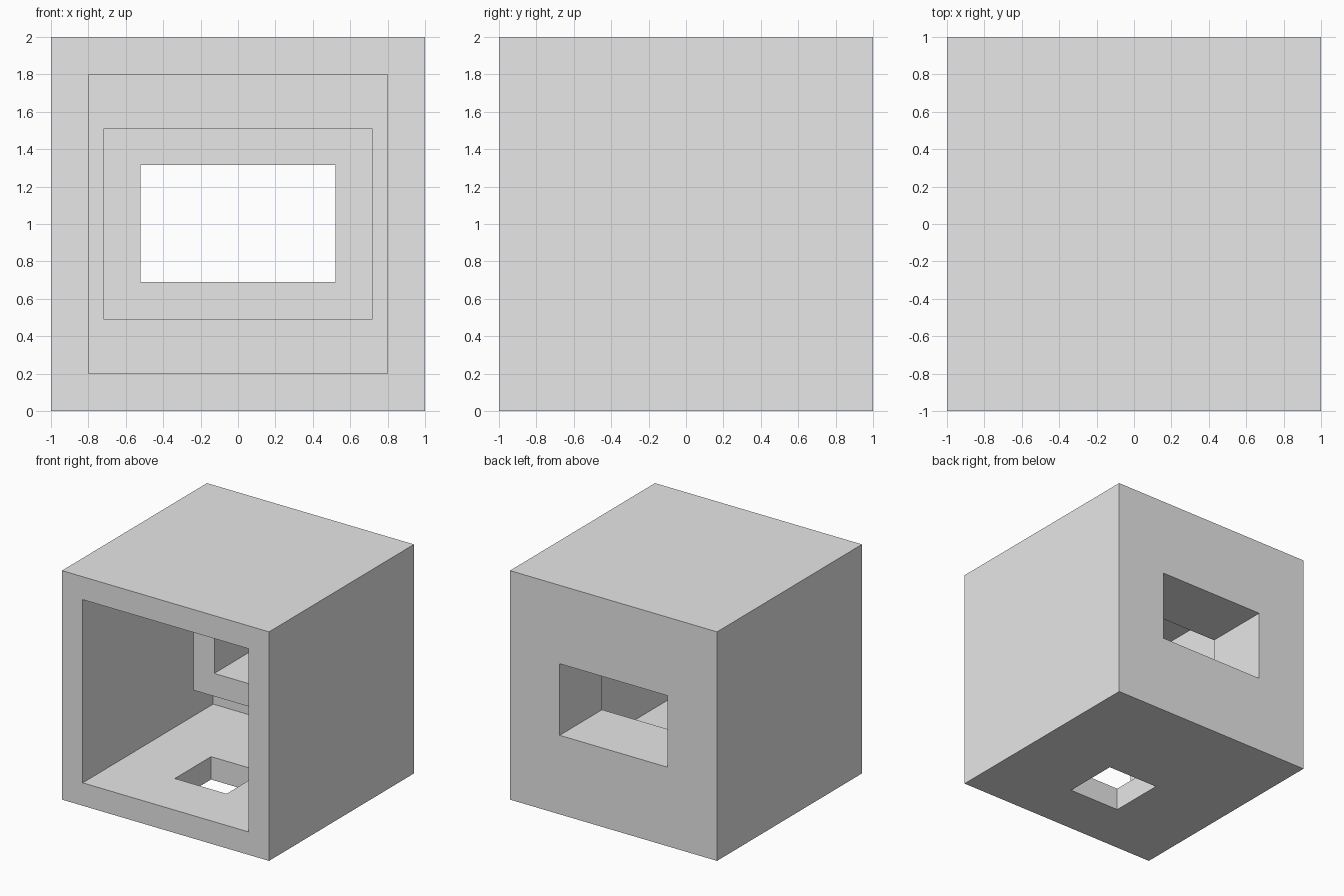
import bpy
from mathutils import Vector

default = bpy.data.objects.get("Cube")
if default:
    bpy.data.objects.remove(default, do_unlink=True)

grey = bpy.data.materials.new("light_grey")
grey.use_nodes = True
grey.diffuse_color = (0.8, 0.8, 0.8, 1)
grey.node_tree.nodes["Principled BSDF"].inputs["Base Color"].default_value = (0.8, 0.8, 0.8, 1)


def box(name, low, high):
    """Axis-aligned box between two opposite corners."""
    low, high = Vector(low), Vector(high)
    bpy.ops.mesh.primitive_cube_add(size=1, location=(low + high) / 2)
    ob = bpy.context.object
    ob.name = name
    ob.scale = high - low
    bpy.ops.object.transform_apply(location=True, rotation=False, scale=True)
    ob.data.materials.append(grey)
    return ob


def combine(target, other, operation):
    """Apply a boolean to the target and discard the helper."""
    other.hide_render = True
    mod = target.modifiers.new(operation.title(), 'BOOLEAN')
    mod.operation = operation
    mod.solver = 'EXACT'
    mod.object = other
    bpy.context.view_layer.objects.active = target
    bpy.ops.object.modifier_apply(modifier=mod.name)
    bpy.data.objects.remove(other, do_unlink=True)


# Outer block, hollowed from the front
shell = box("room_shell", (-1, -1, 0), (1, 1, 2))
combine(shell, box("cavity", (-0.8, -1.2, 0.2), (0.8, 0.8, 1.8)), 'DIFFERENCE')

# Thick window surround standing forward from the back wall
combine(shell, box("window_surround", (-0.72, 0.415, 0.49), (0.72, 0.9, 1.51)), 'UNION')

# Window tunnel through the surround and back wall
combine(shell, box("window", (-0.52, 0.3, 0.69), (0.52, 1.2, 1.315)), 'DIFFERENCE')

# Square floor hatch
combine(shell, box("hatch", (-0.25, -0.515, -0.2), (0.25, -0.015, 0.3)), 'DIFFERENCE')
